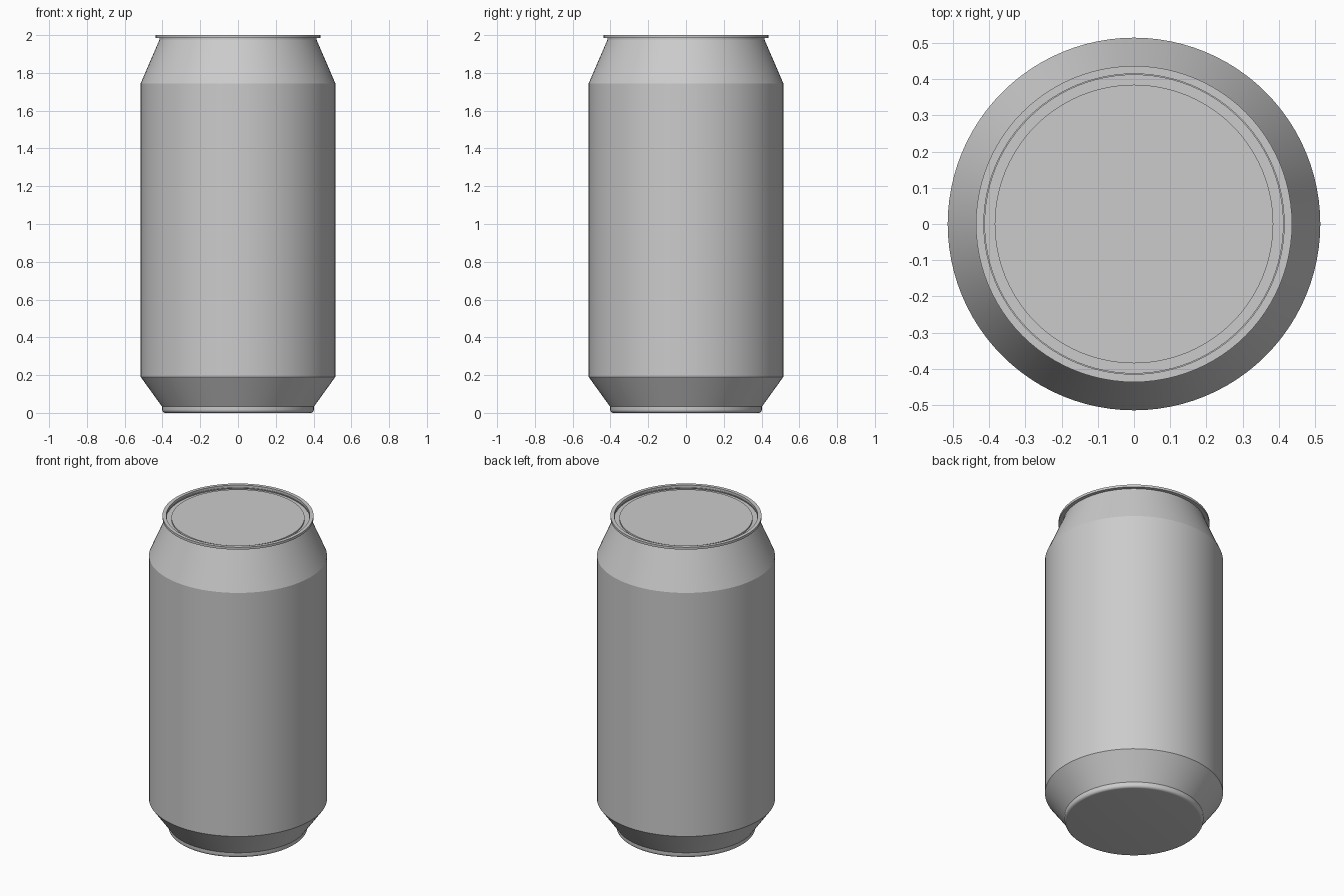
import bpy, bmesh, math

cube = bpy.data.objects.get("Cube")
if cube:
    bpy.data.objects.remove(cube, do_unlink=True)

SIDES = 96

# Plain aluminium grey
grey = bpy.data.materials.new("aluminium_grey")
grey.use_nodes = True
colour = (0.6, 0.6, 0.6, 1)
grey.diffuse_color = colour
grey.node_tree.nodes["Principled BSDF"].inputs["Base Color"].default_value = colour


def lathe(name, profile):
    """Spin a (radius, height) profile about z, closing ends with flat discs."""
    bm = bmesh.new()
    rings = []
    for r, z in profile:
        ring = [bm.verts.new((r * math.cos(a), r * math.sin(a), z))
                for a in (math.tau * i / SIDES for i in range(SIDES))]
        rings.append(ring)
    for low, high in zip(rings, rings[1:]):
        for i in range(SIDES):
            j = (i + 1) % SIDES
            bm.faces.new((low[i], low[j], high[j], high[i]))
    bm.faces.new(rings[0][::-1])
    bm.faces.new(rings[-1])
    mesh = bpy.data.meshes.new(name)
    bm.to_mesh(mesh)
    bm.free()
    mesh.materials.append(grey)
    obj = bpy.data.objects.new(name, mesh)
    bpy.context.collection.objects.link(obj)
    bpy.ops.object.select_all(action='DESELECT')
    obj.select_set(True)
    bpy.context.view_layer.objects.active = obj
    bpy.ops.object.shade_smooth_by_angle(angle=math.radians(20))
    return obj


# Rounded foot, tapered base, straight wall, sloped shoulder,
# overhanging rim, countersunk groove and lid panel
foot = [(0.385 + 0.017 * math.sin(a), 0.017 - 0.017 * math.cos(a))
        for a in (math.pi / 2 * i / 6 for i in range(7))]
wall = [(0.402, 0.033), (0.515, 0.19), (0.515, 1.745), (0.412, 1.985)]
rim = [(0.437, 1.985), (0.437, 2.0), (0.415, 2.0)]
lid = [(0.415, 1.976), (0.385, 1.976), (0.385, 1.986)]
lathe("can_body", foot + wall + rim + lid)
